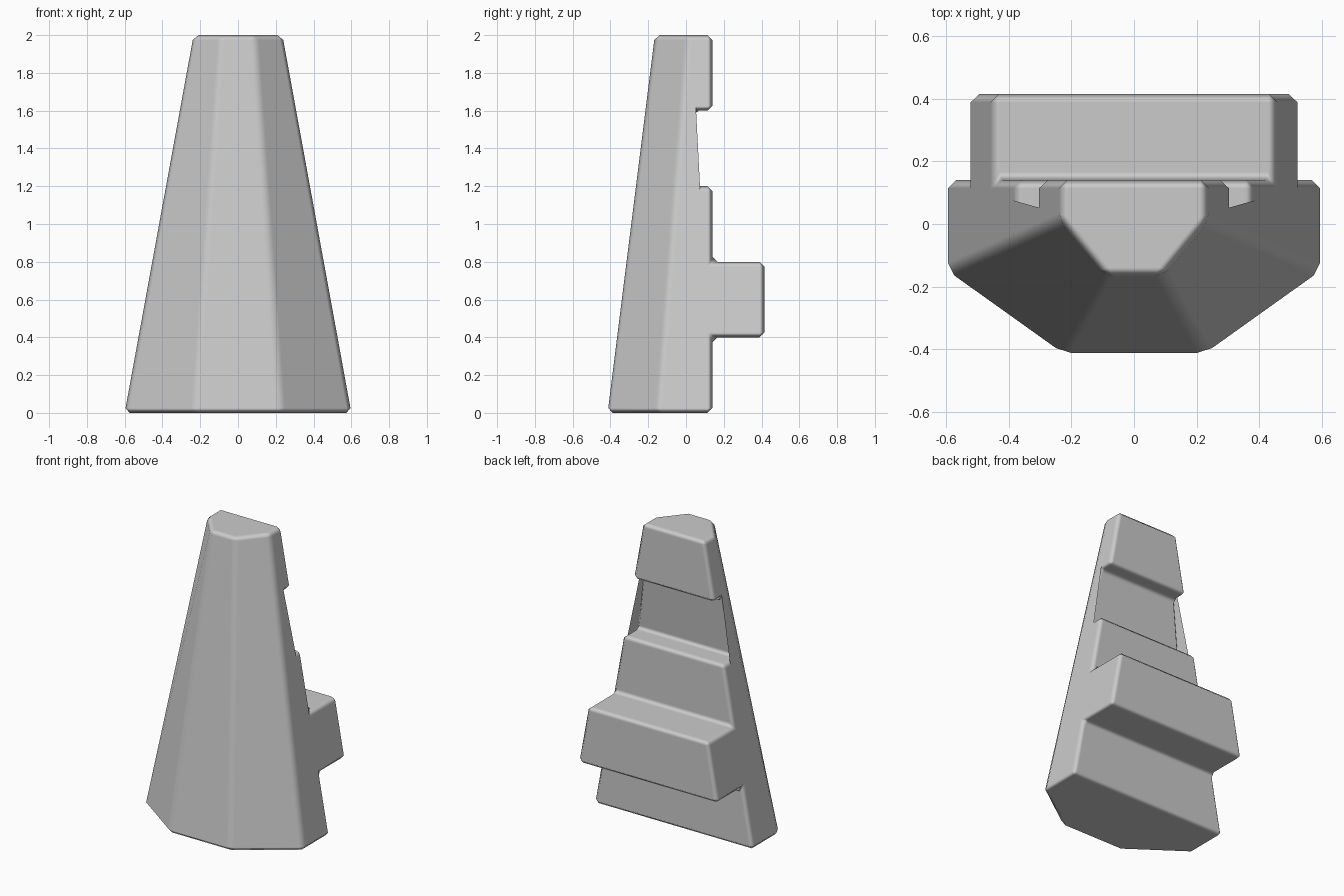
import bpy
import bmesh

if "Cube" in bpy.data.objects:
    bpy.data.objects.remove(bpy.data.objects["Cube"])

# Stepped back profile (y, z), from the bottom up
BACK = [(0.14, 0), (0.14, 0.4), (0.415, 0.4), (0.415, 0.8), (0.14, 0.8),
        (0.14, 1.2), (-0.003, 1.2), (0.04, 1.6), (0.14, 1.6), (0.14, 2)]


def half_width(z):
    return 0.6 - 0.1825 * z


bm = bmesh.new()


def pair(x, y, z):
    """Mirrored vertices: left, right."""
    return [bm.verts.new((s * x, y, z)) for s in (-1, 1)]


back = [pair(half_width(z), y, z) for y, z in BACK]
side_low, side_top = pair(0.6, -0.152, 0), pair(half_width(2), 0.01, 2)
front_low, front_top = pair(0.23, -0.415, 0), pair(0.092, -0.165, 2)

# Back steps
for (l0, r0), (l1, r1) in zip(back, back[1:]):
    bm.faces.new((l0, r0, r1, l1))

# Tapered sides and angled front facets
for s in (0, 1):
    bm.faces.new([p[s] for p in back] + [side_top[s], side_low[s]])
    bm.faces.new((side_low[s], side_top[s], front_top[s], front_low[s]))

# Front face, base and top
bm.faces.new((front_low[0], front_low[1], front_top[1], front_top[0]))
for rows in ((back[0], side_low, front_low), (back[-1], side_top, front_top)):
    bm.faces.new([p[0] for p in rows] + [p[1] for p in reversed(rows)])

bmesh.ops.recalc_face_normals(bm, faces=bm.faces)
mesh = bpy.data.meshes.new("tapered_wedge")
bm.to_mesh(mesh)
bm.free()

wedge = bpy.data.objects.new("tapered_wedge", mesh)
bpy.context.collection.objects.link(wedge)
bpy.context.view_layer.objects.active = wedge
wedge.select_set(True)
bpy.ops.object.shade_smooth()

# Chamfer on every edge, with flat main faces
bevel = wedge.modifiers.new("chamfer", 'BEVEL')
bevel.width = 0.026
bevel.segments = 1
bevel.limit_method = 'ANGLE'
bevel.angle_limit = 0.4
bevel.use_clamp_overlap = False
bevel.harden_normals = True
